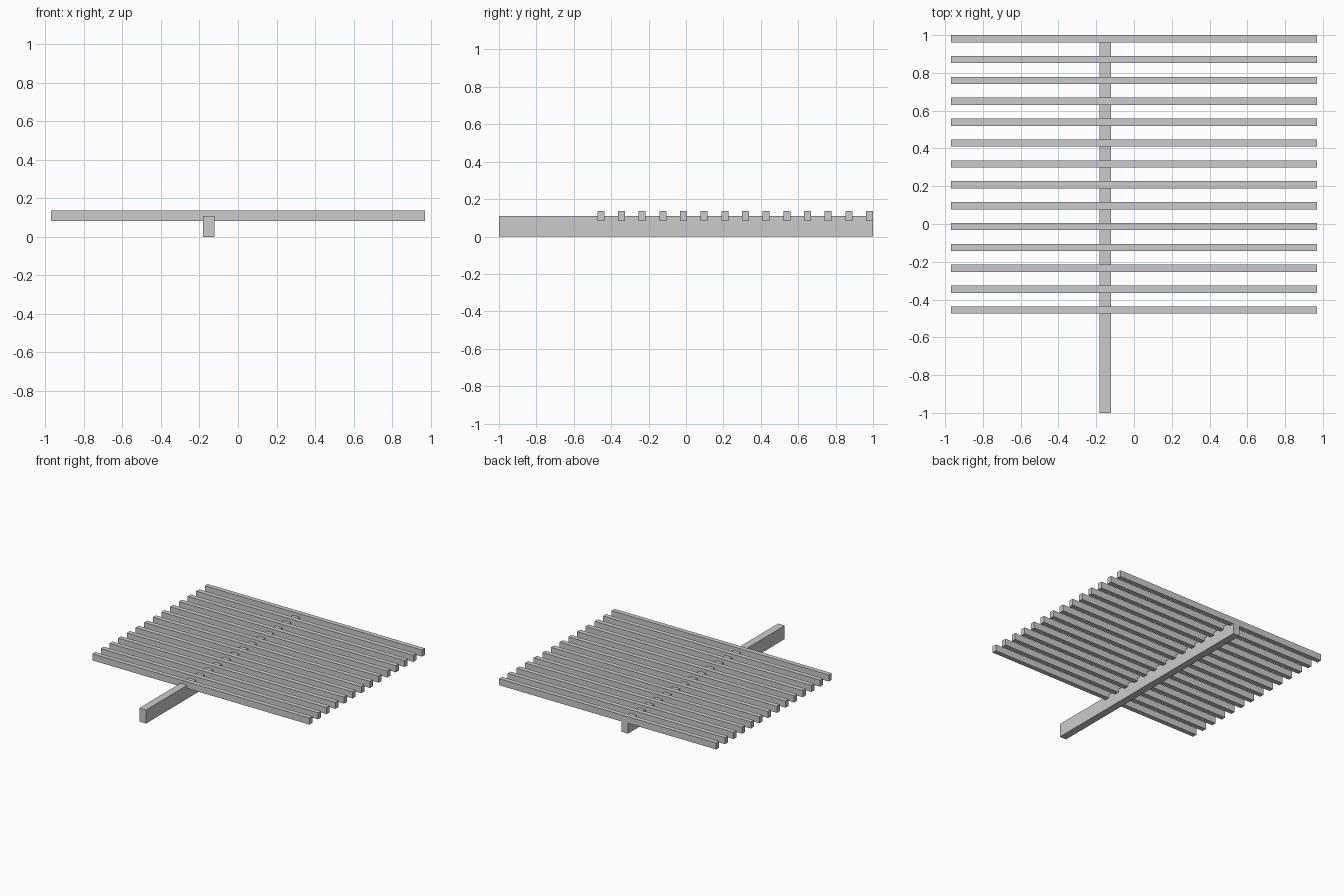
import bpy

if "Cube" in bpy.data.objects:
    bpy.data.objects.remove(bpy.data.objects["Cube"])


def box(name, x0, x1, y0, y1, z0, z1):
    bpy.ops.mesh.primitive_cube_add(size=1, location=((x0 + x1) / 2, (y0 + y1) / 2, (z0 + z1) / 2))
    ob = bpy.context.object
    ob.name = name
    ob.scale = (x1 - x0, y1 - y0, z1 - z0)
    bpy.ops.object.transform_apply(location=False, rotation=False, scale=True)
    return ob


# Long support beam under the slats, off-centre
box("support_beam", -0.182, -0.122, -1.0, 1.0, 0.0, 0.109)

# Evenly spaced cross slats, sunk halfway into the beam
COUNT, PITCH, WIDTH = 14, 0.1105, 0.038
for i in range(COUNT):
    back = 1.0 - i * PITCH
    box(f"slat_{i + 1:02d}", -0.97, 0.97, back - WIDTH, back, 0.083, 0.136)
